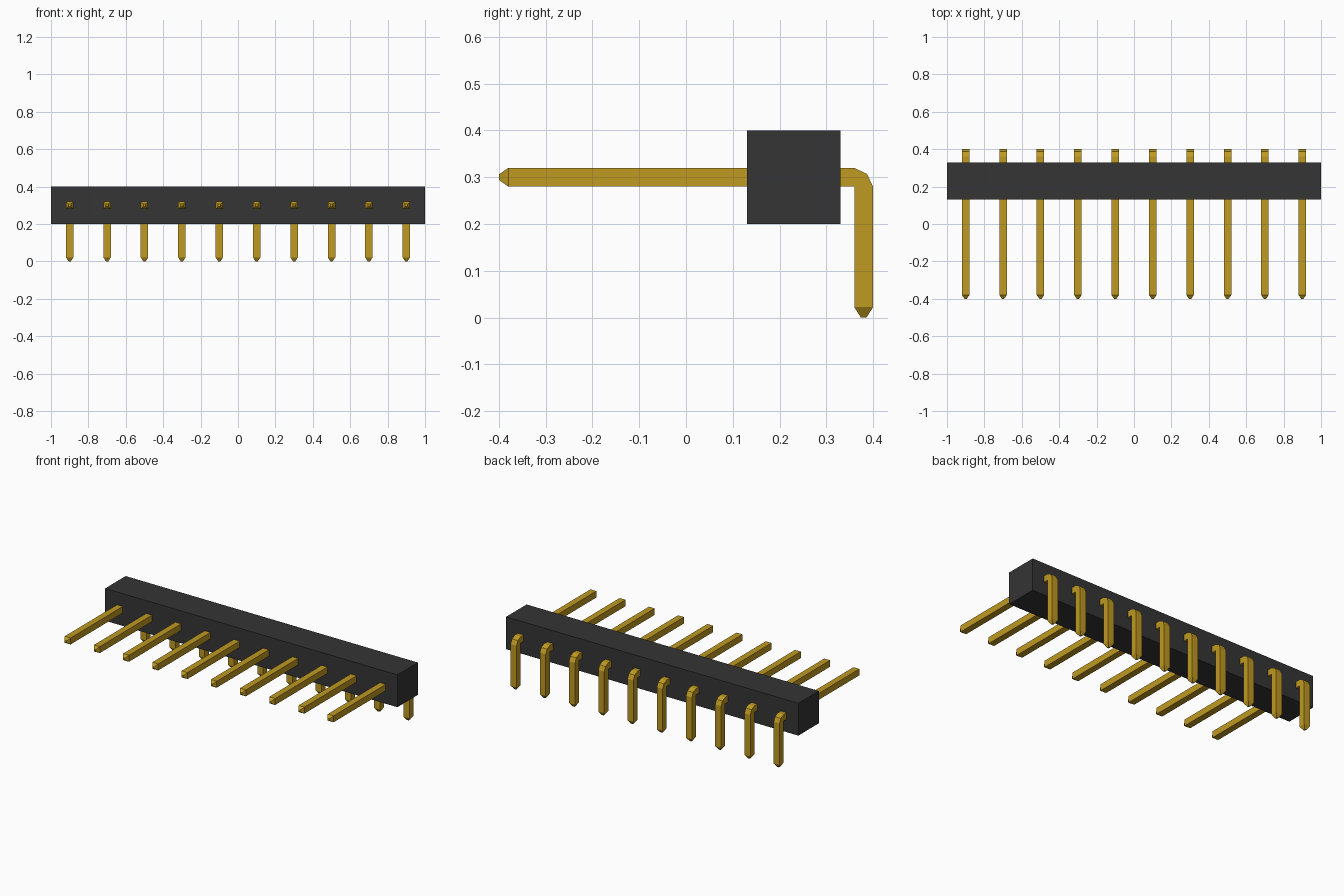
import bpy
import bmesh

cube = bpy.data.objects.get("Cube")
if cube:
    bpy.data.objects.remove(cube, do_unlink=True)


def material(name, color):
    m = bpy.data.materials.new(name)
    m.use_nodes = True
    m.diffuse_color = color
    bsdf = next(n for n in m.node_tree.nodes if n.type == 'BSDF_PRINCIPLED')
    bsdf.inputs["Base Color"].default_value = color
    bsdf.inputs["Roughness"].default_value = 0.6
    return m


black = material("black plastic", (0.035, 0.035, 0.035, 1))
gold = material("gold metal", (0.52, 0.32, 0.015, 1))


def add_object(name, bm, mat):
    bmesh.ops.recalc_face_normals(bm, faces=bm.faces)
    mesh = bpy.data.meshes.new(name)
    bm.to_mesh(mesh)
    bm.free()
    mesh.materials.append(mat)
    obj = bpy.data.objects.new(name, mesh)
    bpy.context.collection.objects.link(obj)
    return obj


# Plastic housing bar
bm = bmesh.new()
bmesh.ops.create_cube(bm, size=1)
bmesh.ops.scale(bm, verts=bm.verts, vec=(2.0, 0.2, 0.2))
bmesh.ops.translate(bm, verts=bm.verts, vec=(0, 0.23, 0.30))
add_object("housing", bm, black)

# Pin sections: half width, inner (y, z), outer (y, z), from front tip to foot
HALF, TIP = 0.02, 0.006
SECTIONS = [
    (TIP, (-0.40, 0.294), (-0.40, 0.306)),
    (HALF, (-0.38, 0.28), (-0.38, 0.32)),
    (HALF, (0.36, 0.28), (0.36, 0.32)),
    (HALF, (0.36, 0.28), (0.387, 0.307)),
    (HALF, (0.36, 0.28), (0.40, 0.28)),
    (HALF, (0.36, 0.022), (0.40, 0.022)),
    (TIP, (0.374, 0.0), (0.386, 0.0)),
]


def pin_mesh():
    bm = bmesh.new()
    rings = []
    for w, (yi, zi), (yo, zo) in SECTIONS:
        rings.append([bm.verts.new(p) for p in
                      ((-w, yi, zi), (w, yi, zi), (w, yo, zo), (-w, yo, zo))])
    for a, b in zip(rings, rings[1:]):
        for i in range(4):
            j = (i + 1) % 4
            bm.faces.new((a[i], a[j], b[j], b[i]))
    bm.faces.new(rings[0])
    bm.faces.new(rings[-1])
    # Merge the shared pivot on the inside of the bend
    bmesh.ops.remove_doubles(bm, verts=bm.verts, dist=0.0001)
    return bm


# Row of ten bent pins sharing one mesh
first = add_object("pin_1", pin_mesh(), gold)
for i in range(10):
    pin = first
    if i:
        pin = bpy.data.objects.new(f"pin_{i + 1}", first.data)
        bpy.context.collection.objects.link(pin)
    pin.location.x = -0.9 + 0.2 * i
